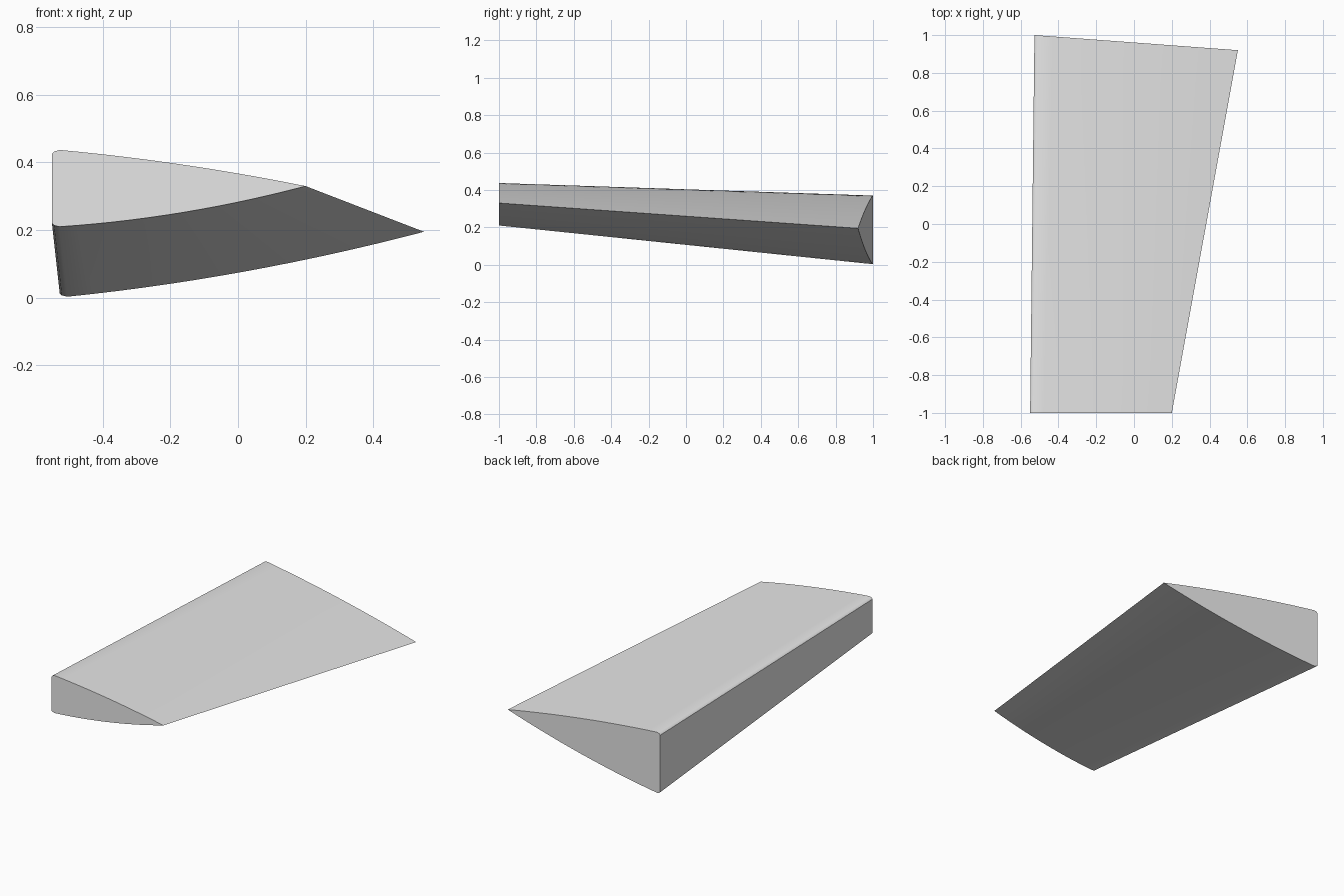
import bpy
import bmesh
from mathutils import Vector

cube = bpy.data.objects.get("Cube")
if cube:
    bpy.data.objects.remove(cube, do_unlink=True)

grey = bpy.data.materials.new("light_grey")
grey.use_nodes = True
grey.diffuse_color = (0.8, 0.8, 0.8, 1)
grey.node_tree.nodes["Principled BSDF"].inputs["Base Color"].default_value = (0.8, 0.8, 0.8, 1)

CHORD_STEPS = 14
SPAN_STEPS = 10
ROUND = 0.022   # width of the softened blunt-edge corners


def section(blunt_x, tip, low, high, sag, rise, y, sweep):
    """Closed wedge section: blunt edge, bowed top, sharp tip, bowed underside."""
    tip_x, tip_z = tip
    start = blunt_x + ROUND

    def surface(z, bow):
        pts = []
        for i in range(CHORD_STEPS):
            t = i / CHORD_STEPS
            pts.append((start + (tip_x - start) * t,
                        z + (tip_z - z) * t + 4 * bow * t * (1 - t)))
        return pts

    top = [(blunt_x, high - 0.012), (blunt_x + 0.006, high - 0.005)] + surface(high, rise)
    under = [(blunt_x, low + 0.01), (blunt_x + 0.006, low + 0.004)] + surface(low, -sag)
    outline = top + [tip] + under[::-1]
    return [Vector((x, y - sweep * (x - blunt_x) / (tip_x - blunt_x), z))
            for x, z in outline]


front = section(-0.55, (0.2, 0.33), 0.21, 0.437, 0.018, 0.010, -1.0, 0.0)
back = section(-0.527, (0.55, 0.195), 0.003, 0.37, 0.021, 0.014, 1.0, 0.08)

# Loft the tapered blade between its two end sections
bm = bmesh.new()
rings = []
for s in range(SPAN_STEPS + 1):
    rings.append([bm.verts.new(a.lerp(b, s / SPAN_STEPS)) for a, b in zip(front, back)])
count = len(front)
for r0, r1 in zip(rings, rings[1:]):
    for i in range(count):
        j = (i + 1) % count
        bm.faces.new((r0[i], r0[j], r1[j], r1[i]))
bm.faces.new(rings[0])
bm.faces.new(rings[-1])
bmesh.ops.recalc_face_normals(bm, faces=bm.faces)

mesh = bpy.data.meshes.new("wedge_blade")
bm.to_mesh(mesh)
bm.free()
mesh.materials.append(grey)
blade = bpy.data.objects.new("wedge_blade", mesh)
bpy.context.collection.objects.link(blade)

# Smooth the bowed faces, keep the outline edges crisp
bpy.ops.object.select_all(action="DESELECT")
blade.select_set(True)
bpy.context.view_layer.objects.active = blade
bpy.ops.object.shade_smooth_by_angle(angle=0.6)
